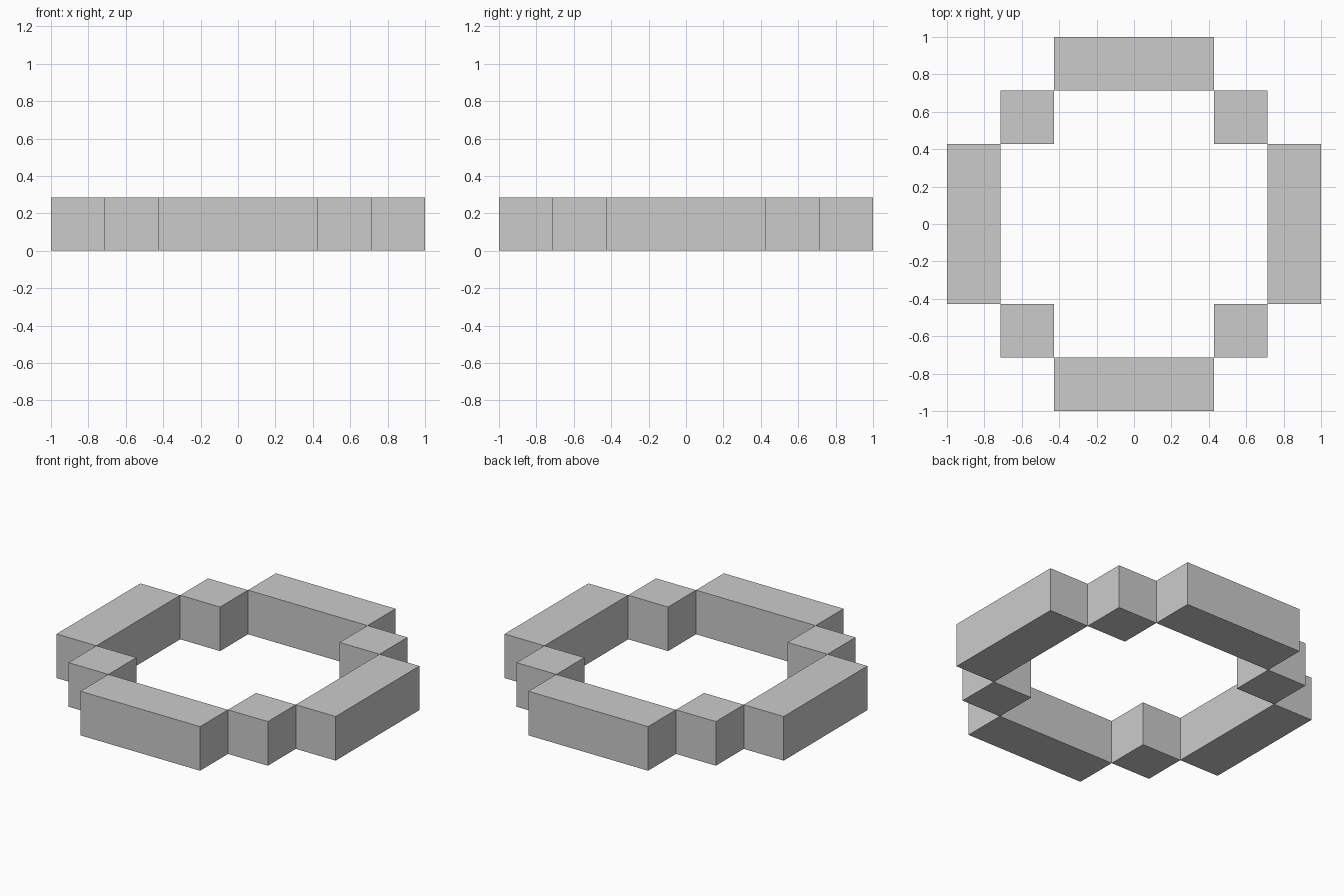
import bpy

if "Cube" in bpy.data.objects:
    bpy.data.objects.remove(bpy.data.objects["Cube"])

U = 2 / 7  # one block of the 7 x 7 block ring


def box(name, x, y, nx, ny):
    """Box of nx by ny blocks, one block tall, standing on z = 0."""
    bpy.ops.mesh.primitive_cube_add(size=1)
    ob = bpy.context.object
    ob.name = ob.data.name = name
    for v in ob.data.vertices:
        v.co.x *= nx * U
        v.co.y *= ny * U
        v.co.z *= U
    ob.location = (x * U, y * U, U / 2)
    return ob


# Long straight sides of the ring
box("front_bar", 0, -3, 3, 1)
box("back_bar", 0, 3, 3, 1)
box("left_bar", -3, 0, 1, 3)
box("right_bar", 3, 0, 1, 3)

# Single corner blocks joining the bars edge to edge
for sx, side in ((-1, "left"), (1, "right")):
    for sy, end in ((-1, "front"), (1, "back")):
        box(f"{end}_{side}_corner_block", 2 * sx, 2 * sy, 1, 1)
